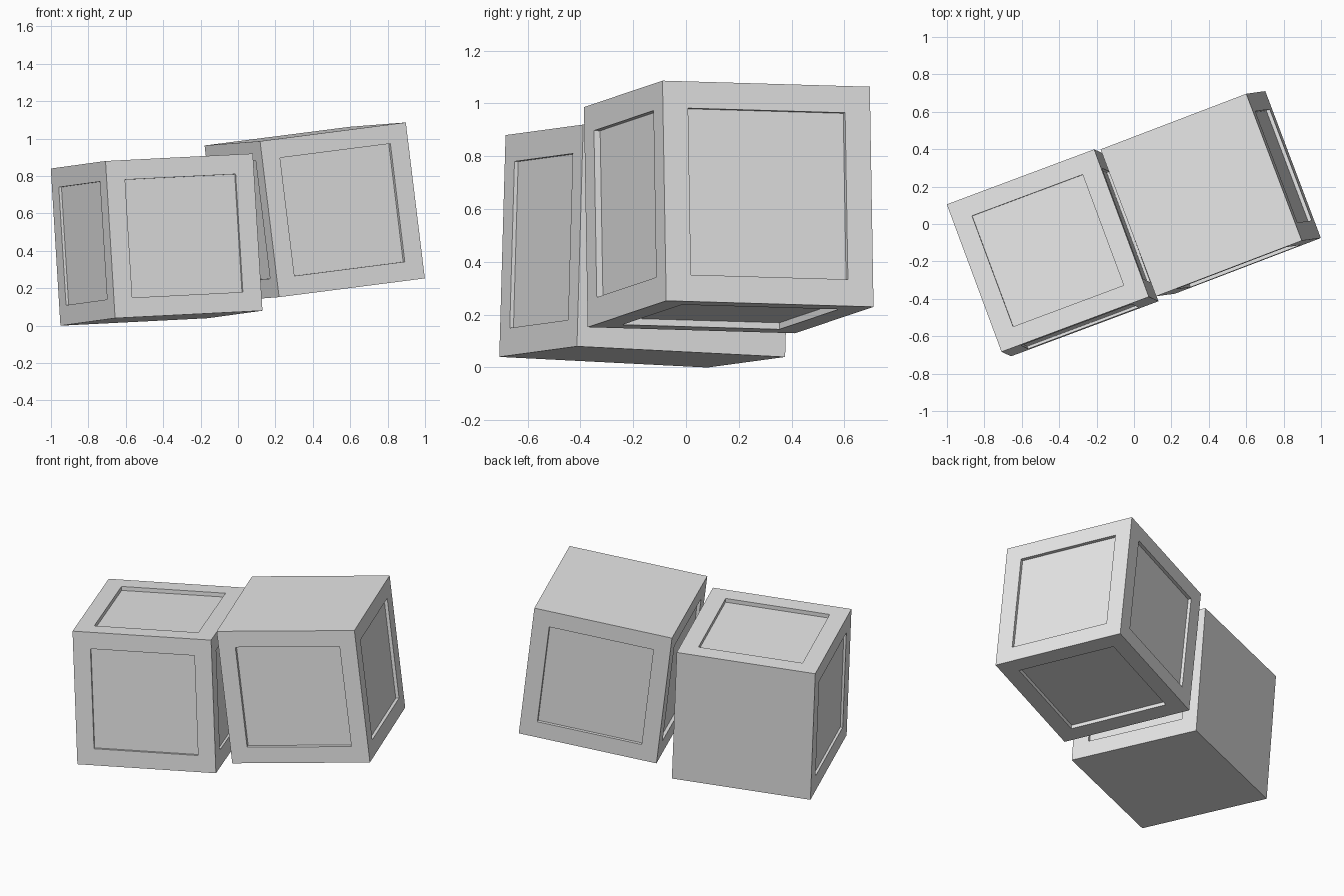
import bpy
import bmesh
from mathutils import Matrix, Vector

default = bpy.data.objects.get("Cube")
if default:
    bpy.data.objects.remove(default, do_unlink=True)

GREY = (0.8, 0.8, 0.8, 1.0)
grey = bpy.data.materials.new("plain grey")
grey.use_nodes = True
grey.diffuse_color = GREY
grey.node_tree.nodes["Principled BSDF"].inputs["Base Color"].default_value = GREY

DIRECTIONS = {
    "left": Vector((1, 0, 0)), "right": Vector((-1, 0, 0)),
    "back": Vector((0, 1, 0)), "front": Vector((0, -1, 0)),
    "top": Vector((0, 0, 1)), "bottom": Vector((0, 0, -1)),
}


def tilted_box(name, centre, across, back, size, margin, panels):
    """Cube with a sunken square panel on each listed side (side: depth)."""
    bm = bmesh.new()
    bmesh.ops.create_cube(bm, size=size)
    sides = list(bm.faces)
    for side, depth in panels.items():
        normal = DIRECTIONS[side]
        face = max(sides, key=lambda f: f.normal.dot(normal))
        bmesh.ops.inset_individual(bm, faces=[face], thickness=margin,
                                   depth=0, use_even_offset=True)
        floor = bmesh.ops.extrude_discrete_faces(bm, faces=[face])["faces"][0]
        bmesh.ops.translate(bm, verts=floor.verts, vec=-normal * depth)
        sides.remove(face)
    bmesh.ops.recalc_face_normals(bm, faces=bm.faces)
    mesh = bpy.data.meshes.new(name)
    bm.to_mesh(mesh)
    bm.free()
    mesh.materials.append(grey)

    # Orientation from the box's own sideways and backward axes
    x = Vector(across).normalized()
    z = x.cross(Vector(back)).normalized()
    y = z.cross(x)
    box = bpy.data.objects.new(name, mesh)
    rotation = Matrix((x, y, z)).transposed().to_4x4()
    box.matrix_world = Matrix.Translation(centre) @ rotation
    bpy.context.collection.objects.link(box)
    return box


# Lower box: plain back and underside
tilted_box("lower_box", (-0.435, -0.154, 0.46),
           (0.79, 0.295, 0.04), (-0.29, 0.785, -0.04), 0.842, 0.105,
           {"front": 0.015, "left": 0.015, "right": 0.015, "top": 0.025})

# Raised box: plain top only
tilted_box("raised_box", (0.41, 0.162, 0.608),
           (0.778, 0.297, 0.10), (-0.297, 0.785, -0.023), 0.84, 0.102,
           {"front": 0.025, "back": 0.02, "left": 0.02, "right": 0.02,
            "bottom": 0.025})
